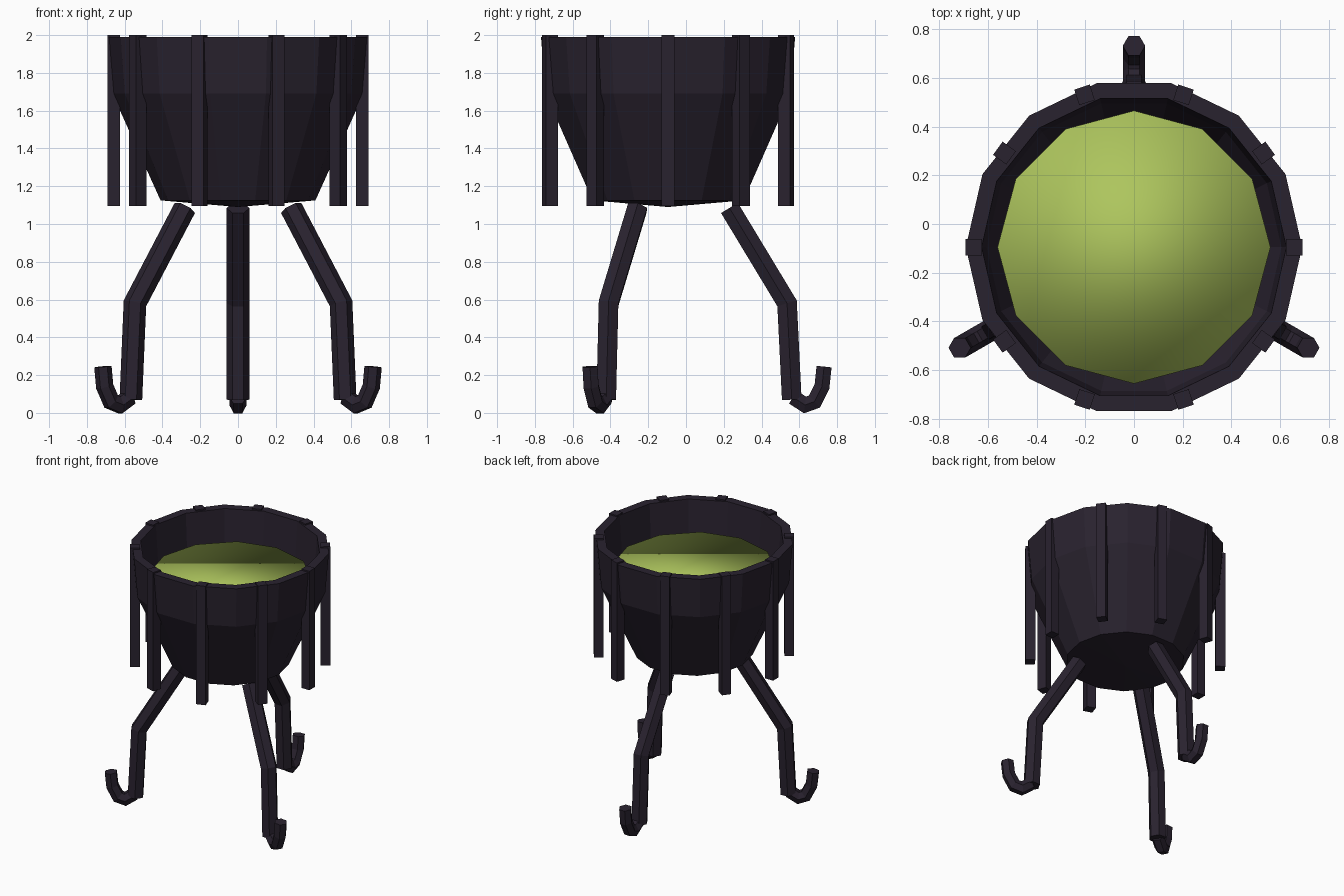
import bpy, bmesh, math
from mathutils import Vector

if "Cube" in bpy.data.objects:
    bpy.data.objects.remove(bpy.data.objects["Cube"])

CY = -0.095  # bowl centre along y


def material(name, rgb):
    m = bpy.data.materials.new(name)
    m.diffuse_color = (*rgb, 1)
    m.use_nodes = True
    m.node_tree.nodes["Principled BSDF"].inputs["Base Color"].default_value = m.diffuse_color
    return m


IRON = material("dark_iron", (0.022, 0.016, 0.028))
GREEN = material("green_brew", (0.42, 0.56, 0.11))


def finish(bm, name, mat, smooth=False):
    bmesh.ops.recalc_face_normals(bm, faces=bm.faces)
    for f in bm.faces:
        f.smooth = smooth
    me = bpy.data.meshes.new(name)
    bm.to_mesh(me)
    bm.free()
    me.materials.append(mat)
    ob = bpy.data.objects.new(name, me)
    ob.location = (0, CY, 0)
    bpy.context.collection.objects.link(ob)
    return ob


def lathe(name, profile, sides, mat):
    bm = bmesh.new()
    vs = [bm.verts.new((r, 0, z)) for r, z in profile]
    es = [bm.edges.new(p) for p in zip(vs, vs[1:])]
    bmesh.ops.spin(bm, geom=vs + es, cent=(0, 0, 0), axis=(0, 0, 1),
                   angle=math.tau, steps=sides)
    bmesh.ops.remove_doubles(bm, verts=bm.verts, dist=1e-4)
    return finish(bm, name, mat)


def tube(name, path, radius, angle, sides=6):
    """Mitred tube along a (radial, z) path, turned to the given angle."""
    out = Vector((math.cos(angle), math.sin(angle), 0))
    side = Vector((-math.sin(angle), math.cos(angle), 0))
    up = Vector((0, 0, 1))
    pts = [Vector(p) for p in path]
    dirs = [(b - a).normalized() for a, b in zip(pts, pts[1:])]
    bm = bmesh.new()
    rings = []
    for i, p in enumerate(pts):
        d0, d1 = dirs[max(i - 1, 0)], dirs[min(i, len(dirs) - 1)]
        t = (d0 + d1).normalized()
        n = Vector((-t.y, t.x)) / t.dot(d1)
        ring = []
        for k in range(sides):
            a = math.tau * k / sides
            q = p + n * radius * math.sin(a)
            ring.append(bm.verts.new(out * q.x + up * q.y
                                     + side * radius * math.cos(a)))
        rings.append(ring)
    for r0, r1 in zip(rings, rings[1:]):
        for k in range(sides):
            j = (k + 1) % sides
            bm.faces.new((r0[k], r0[j], r1[j], r1[k]))
    bm.faces.new(rings[0])
    bm.faces.new(rings[-1])
    return finish(bm, name, IRON)


# Hollow 14-sided bowl
lathe("bowl", [(0, 1.09), (0.41, 1.125), (0.665, 1.69), (0.69, 1.99),
               (0.625, 1.99), (0.605, 1.69), (0.36, 1.18), (0, 1.15)], 14, IRON)

# Liquid surface, smooth-shaded across the edge
bm = bmesh.new()
bmesh.ops.create_cone(bm, cap_ends=True, segments=12, radius1=0.55,
                      radius2=0.56, depth=0.08)
bmesh.ops.translate(bm, verts=bm.verts, vec=(0, 0, 1.73))
finish(bm, "liquid", GREEN, smooth=True)

# Vertical bars hanging round the rim
for i in range(10):
    bm = bmesh.new()
    bmesh.ops.create_cube(bm, size=1)
    bmesh.ops.scale(bm, verts=bm.verts, vec=(0.067, 0.067, 0.905))
    ob = finish(bm, f"rim_bar_{i + 1}", IRON)
    a = math.tau * i / 10
    ob.location = (0.657 * math.cos(a), CY + 0.657 * math.sin(a), 1.5475)
    ob.rotation_euler.z = a

# Three bent legs with hooked feet
LEG = [(0.325, 1.085), (0.63, 0.58), (0.655, 0.07)]
HOOK = [(0.662, 0.083), (0.725, 0.042), (0.775, 0.06), (0.815, 0.14), (0.826, 0.245)]
for i, deg in enumerate((90, 210, 330)):
    tube(f"leg_{i + 1}", LEG, 0.06, math.radians(deg))
    tube(f"foot_hook_{i + 1}", HOOK, 0.046, math.radians(deg))
